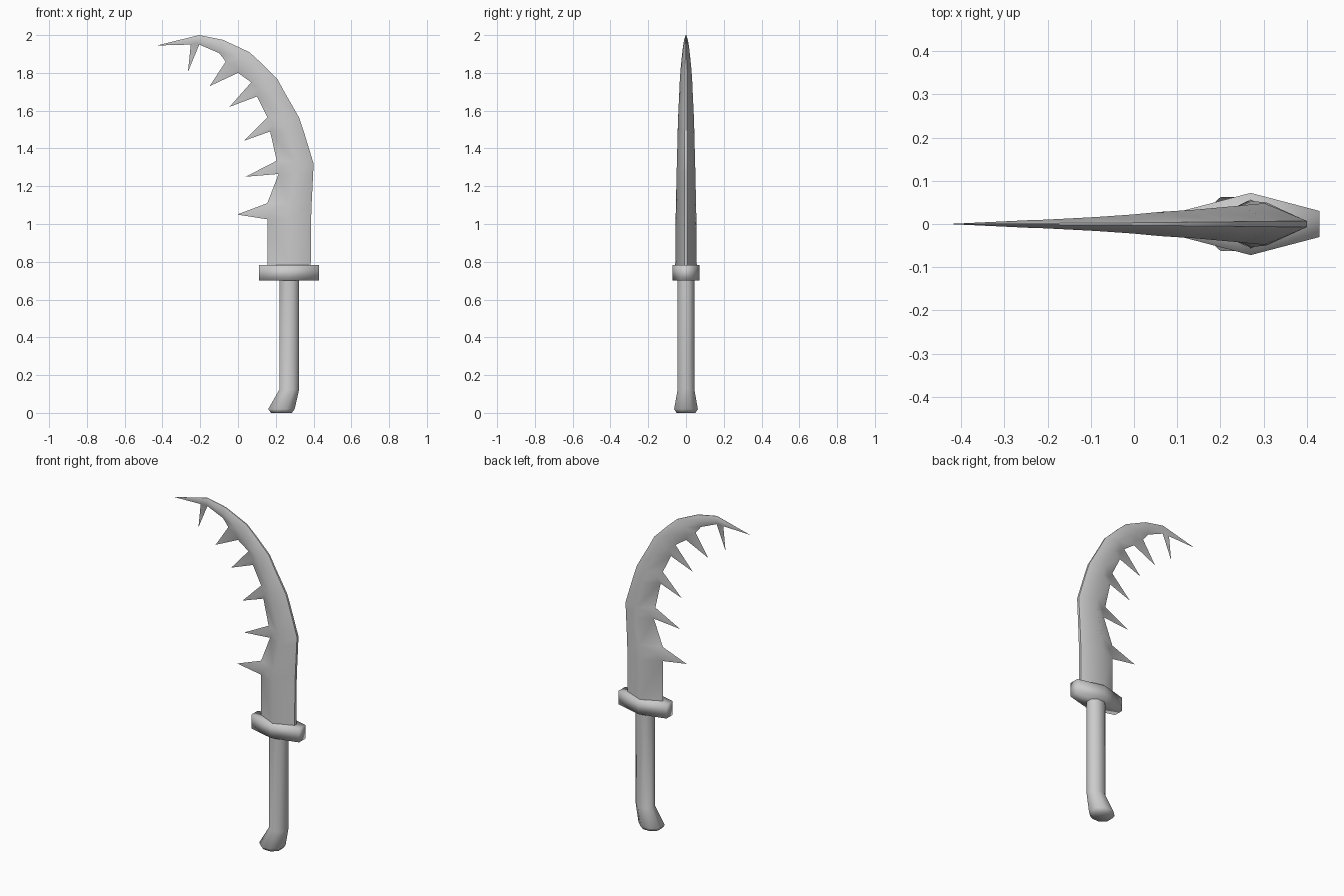
import bpy, bmesh
from math import cos, sin, pi, radians

if "Cube" in bpy.data.objects:
    bpy.data.objects.remove(bpy.data.objects["Cube"])


def finish(name, bm, angle):
    bmesh.ops.recalc_face_normals(bm, faces=bm.faces)
    me = bpy.data.meshes.new(name)
    bm.to_mesh(me)
    bm.free()
    ob = bpy.data.objects.new(name, me)
    bpy.context.collection.objects.link(ob)
    bpy.ops.object.select_all(action='DESELECT')
    bpy.context.view_layer.objects.active = ob
    ob.select_set(True)
    bpy.ops.object.shade_smooth_by_angle(angle=radians(angle))
    return ob


def loft(name, rings, angle):
    """Skin a list of equal-sized point rings and cap both ends."""
    bm = bmesh.new()
    vs = [[bm.verts.new(p) for p in r] for r in rings]
    n = len(vs[0])
    for a, b in zip(vs, vs[1:]):
        for i in range(n):
            j = (i + 1) % n
            bm.faces.new((a[i], a[j], b[j], b[i]))
    bm.faces.new(vs[0])
    bm.faces.new(vs[-1])
    return finish(name, bm, angle)


# Handle with flared, bent pommel: centre x, z, half width x, half width y
def octagon(cx, z, rx, ry):
    k = 1 / cos(pi / 8)
    return [(cx + rx * k * cos(pi / 8 + i * pi / 4),
             ry * k * sin(pi / 8 + i * pi / 4), z) for i in range(8)]


loft("handle", [octagon(*s) for s in (
    (0.23, 0.0, 0.055, 0.05), (0.23, 0.02, 0.07, 0.063),
    (0.272, 0.125, 0.052, 0.044), (0.272, 0.71, 0.052, 0.044))], 80)

# Hexagonal guard
guard = [(0.11, -0.03), (0.27, -0.072), (0.43, -0.03),
         (0.43, 0.03), (0.27, 0.072), (0.11, 0.03)]
loft("guard", [[(x, y, z) for x, y in guard] for z in (0.70, 0.783)], 100)

# Blade stations: spine x, z, cutting edge x, z, half thickness
stations = [
    (.385, .78, .155, .78, .057), (.387, 1.03, .155, 1.025, .055),
    (.39, 1.11, .155, 1.11, .053), (.398, 1.27, .215, 1.265, .050),
    (.40, 1.32, .205, 1.335, .048), (.345, 1.50, .17, 1.49, .044),
    (.325, 1.56, .155, 1.565, .042), (.245, 1.70, .10, 1.675, .036),
    (.21, 1.765, .07, 1.75, .033), (.12, 1.855, 0, 1.80, .028),
    (.06, 1.91, -.065, 1.86, .022), (-.08, 1.975, -.10, 1.905, .016),
    (-.205, 2.0, -.205, 1.95, .010), (-.23, 1.994, -.25, 1.95, .009)]
# Spike tips, keyed by the station below them
spikes = {1: (-.005, 1.05), 3: (.04, 1.25), 5: (.03, 1.44),
          7: (-.045, 1.62), 9: (-.15, 1.73), 12: (-.265, 1.805)}

bm = bmesh.new()
rings = []
for sx, sz, ex, ez, t in stations:
    mx, mz = (sx + ex) / 2, (sz + ez) / 2
    rings.append([bm.verts.new(p) for p in (
        (sx, t * .15, sz), (mx, t, mz), (ex, 0, ez),
        (mx, -t, mz), (sx, -t * .15, sz))])
for k, (a, b) in enumerate(zip(rings, rings[1:])):
    for i, j in ((0, 1), (3, 4), (4, 0)):
        bm.faces.new((a[i], a[j], b[j], b[i]))
    tip = None
    if k in spikes:
        x, z = spikes[k]
        tip = bm.verts.new((x, 0, z))
    for r in (1, 3):
        if tip is None:
            bm.faces.new((a[r], a[2], b[2], b[r]))
            continue
        # spike: fan around a raised point at its root
        root = bm.verts.new((a[2].co + b[2].co) * .35 + (a[r].co + b[r].co) * .15)
        fan = (a[r], a[2], tip, b[2], b[r])
        for i in range(5):
            bm.faces.new((root, fan[i], fan[(i + 1) % 5]))
# Point and bottom cap
point = bm.verts.new((-.43, 0, 1.945))
for i in range(5):
    bm.faces.new((rings[-1][i], rings[-1][(i + 1) % 5], point))
bm.faces.new(rings[0])
finish("blade", bm, 60)
